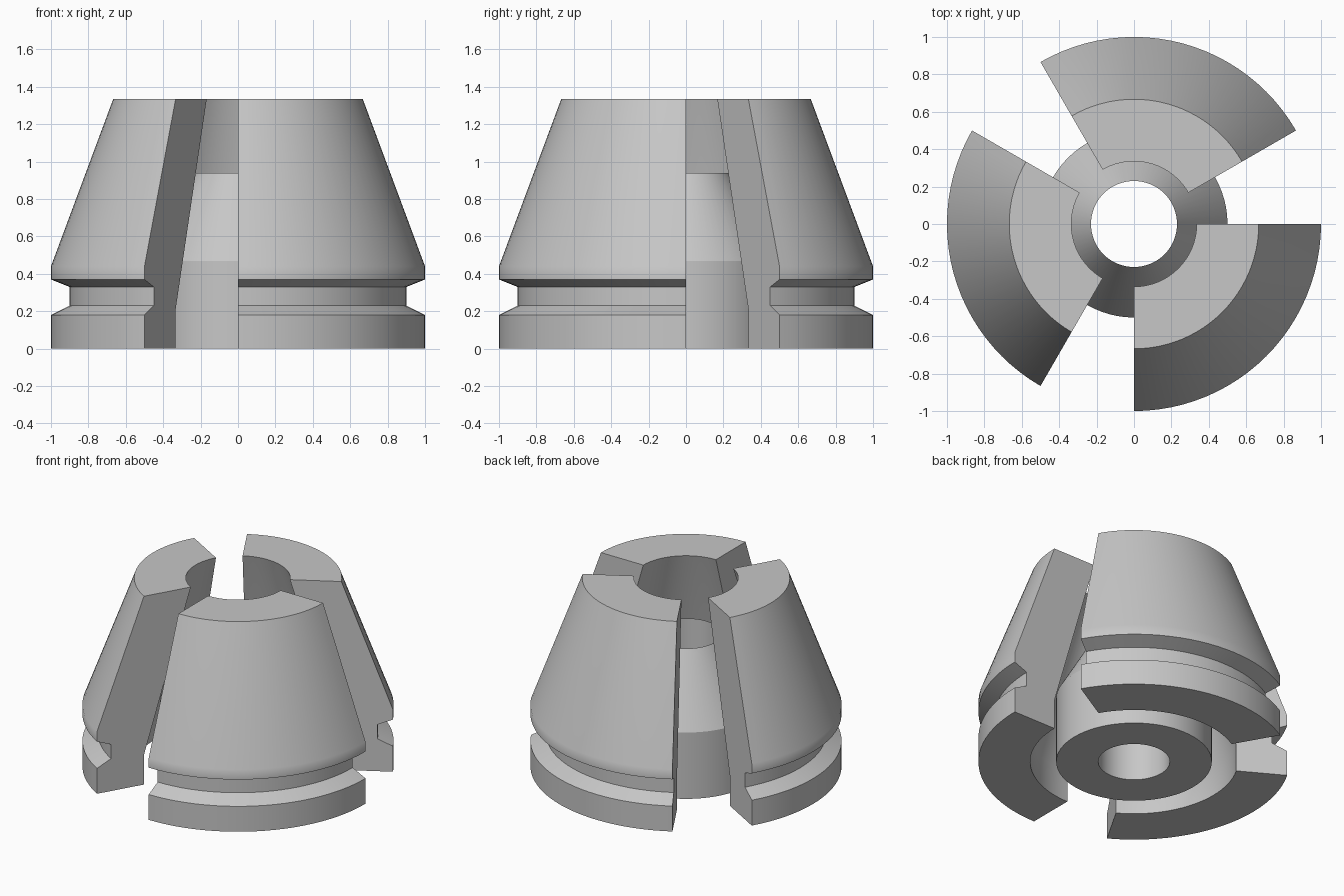
import bpy
import bmesh
from math import radians, sin, cos

if "Cube" in bpy.data.objects:
    bpy.data.objects.remove(bpy.data.objects["Cube"], do_unlink=True)

# Single plain grey finish
grey = bpy.data.materials.new("plain grey")
grey.use_nodes = True
colour = (0.57, 0.57, 0.57, 1)
grey.diffuse_color = colour
grey.node_tree.nodes["Principled BSDF"].inputs["Base Color"].default_value = colour


def revolve(name, profile, start, sweep, steps, smooth_angle):
    """Sweep a closed (radius, height) outline around z, capping partial sweeps."""
    full = sweep == 360
    bm = bmesh.new()
    rings = []
    for i in range(steps if full else steps + 1):
        a = radians(start + sweep * i / steps)
        rings.append([bm.verts.new((r * cos(a), r * sin(a), z)) for r, z in profile])
    n = len(profile)
    for i in range(steps):
        a, b = rings[i], rings[(i + 1) % len(rings)]
        for j in range(n):
            k = (j + 1) % n
            bm.faces.new((a[j], b[j], b[k], a[k]))
    if not full:
        bm.faces.new(rings[0])
        bm.faces.new(rings[-1])
    bmesh.ops.recalc_face_normals(bm, faces=bm.faces)
    mesh = bpy.data.meshes.new(name)
    bm.to_mesh(mesh)
    bm.free()
    mesh.materials.append(grey)
    obj = bpy.data.objects.new(name, mesh)
    bpy.context.collection.objects.link(obj)
    bpy.ops.object.select_all(action='DESELECT')
    obj.select_set(True)
    bpy.context.view_layer.objects.active = obj
    bpy.ops.object.shade_smooth_by_angle(angle=radians(smooth_angle))
    return obj


# Three tapered quarter-turn jaws with a groove around the base
jaw_profile = [
    (0.667, 0), (1, 0), (1, 0.18), (0.9, 0.23), (0.9, 0.33), (1, 0.37),
    (1, 0.44), (0.667, 1.335), (0.335, 1.335), (0.667, 0.21),
]
for name, start in (("back_jaw", 30), ("right_jaw", 150), ("left_jaw", 270)):
    jaw = revolve(name, jaw_profile, start, 90, 24, 25)
    weighted = jaw.modifiers.new("weighted normals", 'WEIGHTED_NORMAL')
    weighted.keep_sharp = True

# Central cone with a straight bore
core_profile = [(0.23, 0), (0.5, 0), (0.5, 0.47), (0.23, 0.94)]
revolve("core_cone", core_profile, 0, 360, 72, 25)
